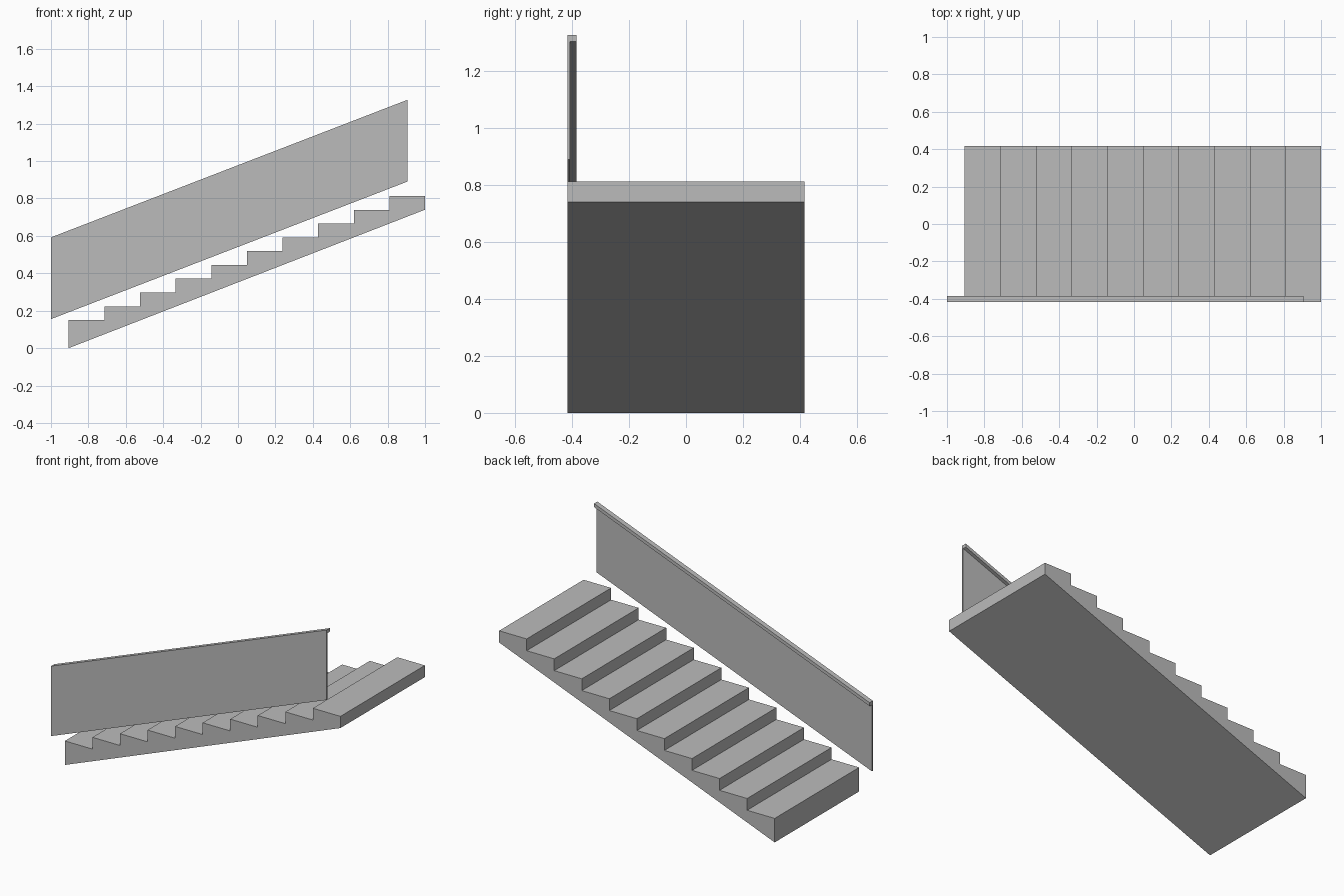
import bpy
import bmesh

cube = bpy.data.objects.get("Cube")
if cube:
    bpy.data.objects.remove(cube, do_unlink=True)

concrete = bpy.data.materials.new("plain_grey")
concrete.use_nodes = True
grey = (0.5, 0.5, 0.5, 1)
concrete.diffuse_color = grey
concrete.node_tree.nodes["Principled BSDF"].inputs["Base Color"].default_value = grey


def extrude_profile(name, points, direction):
    """Fill a closed outline and push it along a direction into a solid."""
    bm = bmesh.new()
    face = bm.faces.new([bm.verts.new(p) for p in points])
    result = bmesh.ops.extrude_face_region(bm, geom=[face], use_keep_orig=True)
    moved = [g for g in result["geom"] if isinstance(g, bmesh.types.BMVert)]
    bmesh.ops.translate(bm, verts=moved, vec=direction)
    bmesh.ops.recalc_face_normals(bm, faces=bm.faces)
    mesh = bpy.data.meshes.new(name)
    bm.to_mesh(mesh)
    bm.free()
    mesh.materials.append(concrete)
    obj = bpy.data.objects.new(name, mesh)
    bpy.context.collection.objects.link(obj)
    return obj


# Stair flight: stepped top, sloped underside
STEPS = 10
X_LOW, X_HIGH = -0.905, 1.0
FIRST, LAST = 0.15, 0.813
Y_FRONT, Y_BACK = -0.417, 0.417
tread = (X_HIGH - X_LOW) / STEPS
rise = (LAST - FIRST) / (STEPS - 1)

outline = [(X_LOW, Y_FRONT, 0)]
for i in range(STEPS):
    z = FIRST + i * rise
    outline.append((X_LOW + i * tread, Y_FRONT, z))
    outline.append((X_LOW + (i + 1) * tread, Y_FRONT, z))
outline.append((X_HIGH, Y_FRONT, 0.74))
extrude_profile("stair_flight", outline, (0, Y_BACK - Y_FRONT, 0))

# Sloped side panel with an inward lip along its top edge
bottom, top, lip = 0.155, 0.592, 0.57
inner, lip_edge = -0.407, -0.385
section = [(Y_FRONT, bottom), (inner, bottom), (inner, lip),
           (lip_edge, lip), (lip_edge, top), (Y_FRONT, top)]
extrude_profile("railing_panel", [(-1, y, z) for y, z in section], (1.905, 0, 0.735))
